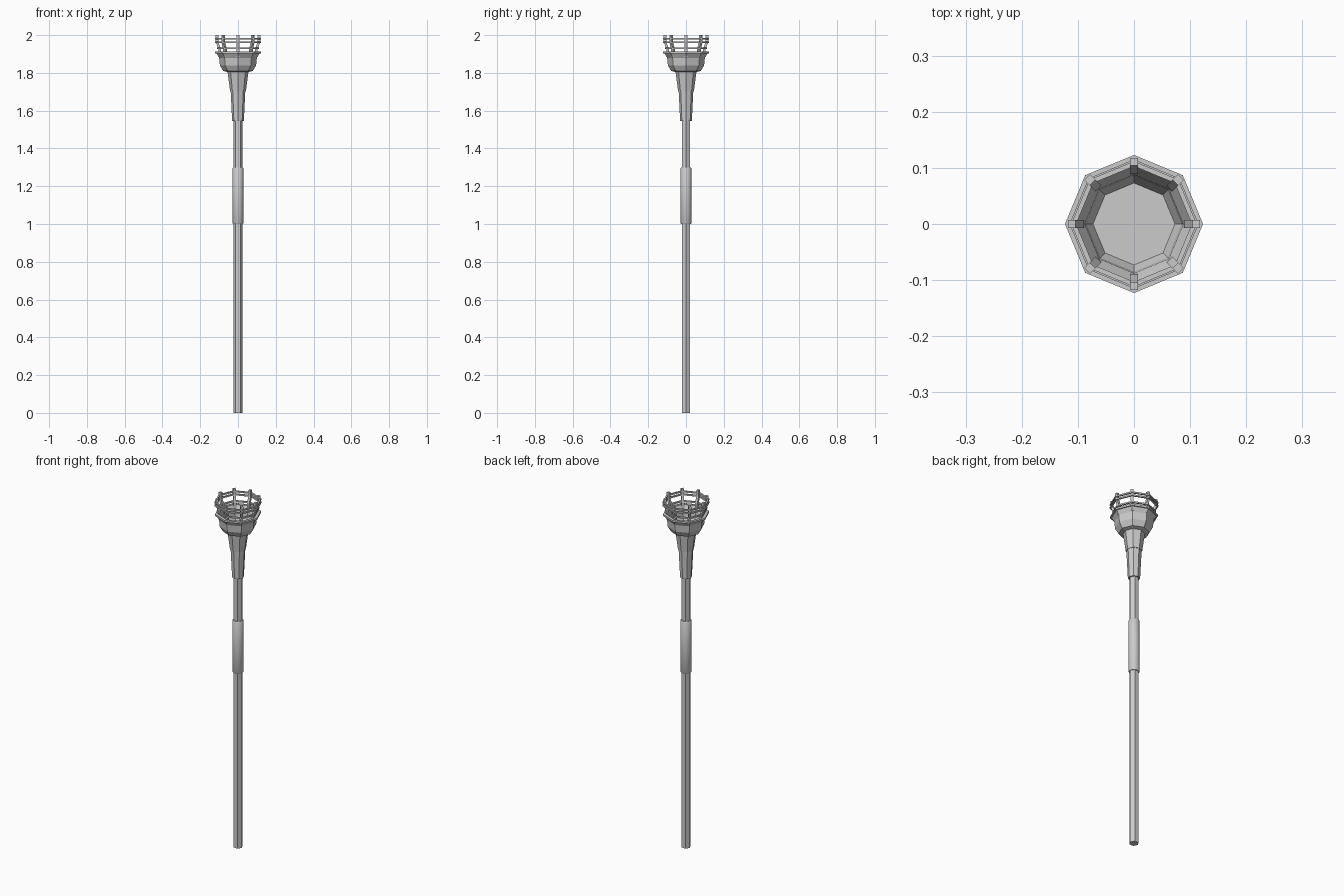
import bpy, bmesh, math
from mathutils import Vector

if "Cube" in bpy.data.objects:
    bpy.data.objects.remove(bpy.data.objects["Cube"])


def lathe(name, profile, sides, closed=False, smooth=False):
    """Revolve (radius, z) points; caps both ends unless the profile is a closed loop."""
    bm = bmesh.new()
    rings = [[bm.verts.new((r * math.cos(2 * math.pi * i / sides),
                            r * math.sin(2 * math.pi * i / sides), z))
              for i in range(sides)] for r, z in profile]
    pairs = list(zip(rings, rings[1:])) + ([(rings[-1], rings[0])] if closed else [])
    for a, b in pairs:
        for i in range(sides):
            j = (i + 1) % sides
            bm.faces.new((a[i], a[j], b[j], b[i]))
    if not closed:
        bm.faces.new(rings[0][::-1])
        bm.faces.new(rings[-1])
    bmesh.ops.recalc_face_normals(bm, faces=bm.faces)
    me = bpy.data.meshes.new(name)
    bm.to_mesh(me)
    bm.free()
    ob = bpy.data.objects.new(name, me)
    bpy.context.collection.objects.link(ob)
    if smooth:
        bpy.context.view_layer.objects.active = ob
        ob.select_set(True)
        bpy.ops.object.shade_smooth_by_angle(angle=math.radians(35))
        ob.select_set(False)
    return ob


def band(name, r, z, w, h):
    """Octagonal hoop with a rectangular section."""
    return lathe(name, [(r - w, z - h), (r, z - h), (r, z + h), (r - w, z + h)], 8, True)


def post(name, path, width, thick, angle):
    """Square bar following a bent (radius, z) path, turned about the pole."""
    bm = bmesh.new()
    rings = []
    for r, z in path:
        rings.append([bm.verts.new((r + dx, dy, z)) for dx, dy in
                      ((-thick, -width), (thick, -width), (thick, width), (-thick, width))])
    for a, b in zip(rings, rings[1:]):
        for i in range(4):
            j = (i + 1) % 4
            bm.faces.new((a[i], a[j], b[j], b[i]))
    bm.faces.new(rings[0][::-1])
    bm.faces.new(rings[-1])
    me = bpy.data.meshes.new(name)
    bm.to_mesh(me)
    bm.free()
    ob = bpy.data.objects.new(name, me)
    ob.rotation_euler.z = angle
    bpy.context.collection.objects.link(ob)


# pole and hand grip
lathe("pole", [(0.025, 0), (0.025, 1.56)], 6)
lathe("grip", [(0.026, 1.0), (0.029, 1.005), (0.029, 1.295), (0.026, 1.3)], 16, smooth=True)

# stepped sockets under the bowl
lathe("lower_socket", [(0.031, 1.545), (0.039, 1.71)], 8)
lathe("upper_socket", [(0.042, 1.705), (0.056, 1.81)], 8)

# hollow bowl: outside up, over the lip, down inside to the floor
lathe("bowl", [(0.056, 1.805), (0.078, 1.81), (0.096, 1.84), (0.1, 1.88), (0.115, 1.905),
               (0.115, 1.912), (0.103, 1.912), (0.088, 1.885), (0.085, 1.855), (0.073, 1.83)], 8)

# cage of hoops and bent posts
band("rim_hoop", 0.121, 1.908, 0.012, 0.005)
band("lower_hoop", 0.112, 1.93, 0.009, 0.004)
band("middle_hoop", 0.123, 1.963, 0.009, 0.004)
band("top_hoop", 0.123, 1.98, 0.009, 0.004)
for k in range(8):
    post(f"cage_post_{k + 1}", [(0.095, 1.885), (0.097, 1.925), (0.111, 1.965), (0.111, 2.0)],
         0.007, 0.007, k * math.pi / 4)
